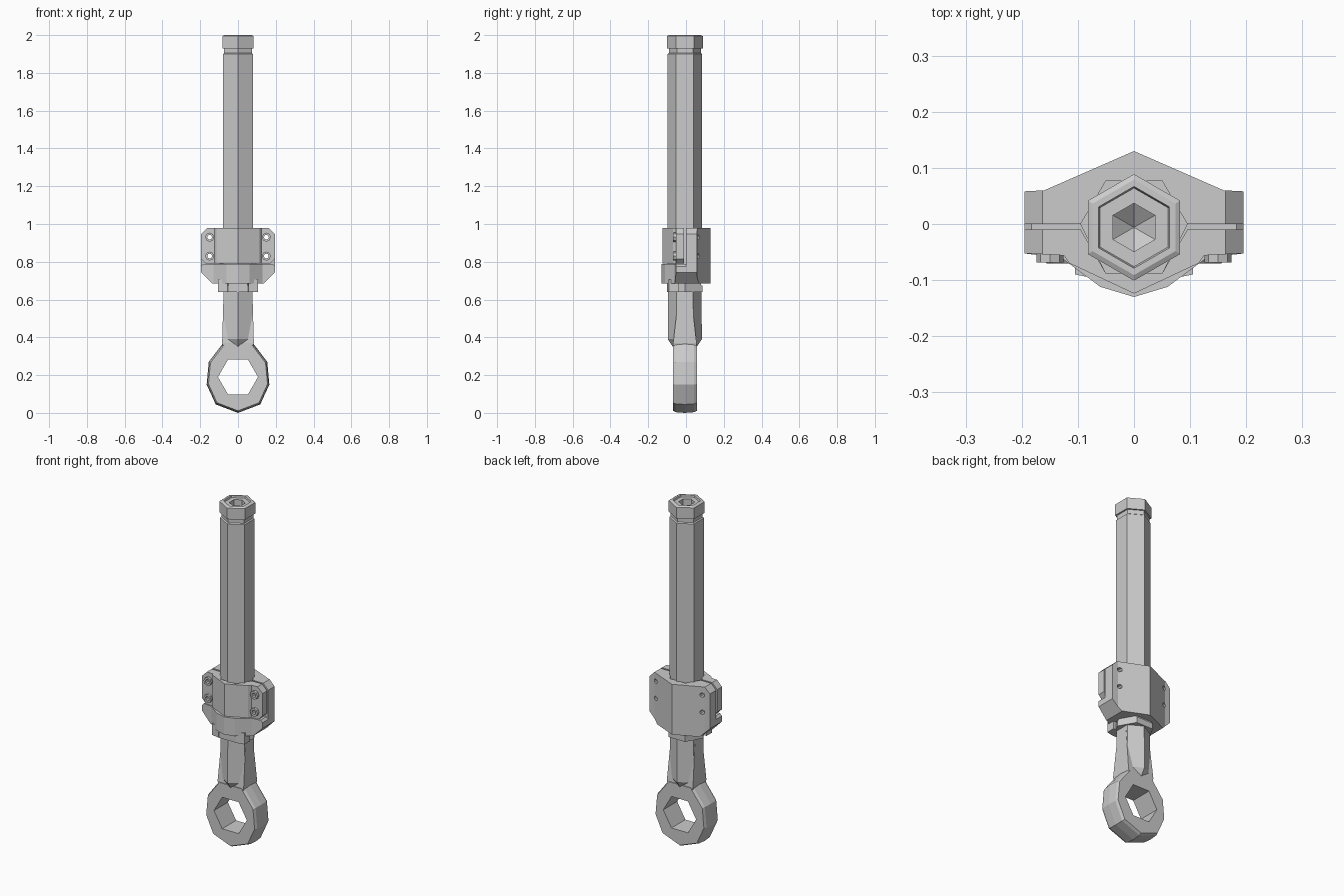
import bpy, bmesh
from math import cos, sin, pi

cube = bpy.data.objects.get("Cube")
if cube:
    bpy.data.objects.remove(cube, do_unlink=True)

steel = bpy.data.materials.new("grey_steel")
steel.use_nodes = True
GREY = (0.6, 0.6, 0.6, 1)
steel.diffuse_color = GREY
steel.node_tree.nodes["Principled BSDF"].inputs["Base Color"].default_value = GREY

MID = -0.006  # depth of the rod axis


def loft(name, rings):
    """Skin a list of equal point loops and cap both ends."""
    bm = bmesh.new()
    loops = [[bm.verts.new(p) for p in ring] for ring in rings]
    n = len(loops[0])
    for a, b in zip(loops, loops[1:]):
        for i in range(n):
            j = (i + 1) % n
            bm.faces.new((a[i], a[j], b[j], b[i]))
    bm.faces.new(loops[0])
    bm.faces.new(loops[-1])
    bmesh.ops.recalc_face_normals(bm, faces=bm.faces)
    mesh = bpy.data.meshes.new(name)
    bm.to_mesh(mesh)
    bm.free()
    mesh.materials.append(steel)
    obj = bpy.data.objects.new(name, mesh)
    bpy.context.collection.objects.link(obj)
    return obj


def polygon(radius, z, sides=6, turn=pi / 2):
    angles = [turn + 2 * pi * i / sides for i in range(sides)]
    return [(radius * cos(a), MID + radius * sin(a), z) for a in angles]


def lathe(name, steps, sides=6, turn=pi / 2):
    return loft(name, [polygon(r, z, sides, turn) for z, r in steps])


def upright(name, outline, z0, z1):
    return loft(name, [[(x, y, z) for x, y in outline] for z in (z0, z1)])


def crosswise(name, outline, y0, y1):
    return loft(name, [[(x, y, z) for x, z in outline] for y in (y0, y1)])


def disc(x, z, radius, sides):
    return [(x + radius * cos(2 * pi * i / sides), z + radius * sin(2 * pi * i / sides))
            for i in range(sides)]


def mirrored(half):
    """Complete an outline whose half runs along +x, leaving axis points single."""
    return half + [(-x, v) for x, v in reversed(half) if x > 0]


def carve(obj, cutters, operation="DIFFERENCE"):
    """Apply boolean cutters, then discard them."""
    for cutter in cutters:
        mod = obj.modifiers.new("cut", "BOOLEAN")
        mod.operation, mod.object, mod.solver = operation, cutter, "EXACT"
    graph = bpy.context.evaluated_depsgraph_get()
    mesh = bpy.data.meshes.new_from_object(obj.evaluated_get(graph))
    obj.modifiers.clear()
    obj.data = mesh
    for cutter in cutters:
        bpy.data.objects.remove(cutter, do_unlink=True)


# Hexagonal rod with a neck groove and a drilled socket in its top
lathe("rod", [(0.7, 0.092), (1.9, 0.092), (1.905, 0.085), (1.93, 0.085),
              (1.93, 0.095), (1.995, 0.095), (2, 0.085), (2, 0.073),
              (1.99, 0.07), (1.99, 0.043), (1.9, 0.043), (1.87, 0.001)])

# Clamp halves, cut to chamfered corners
BOLTS = [(x, z) for x in (-0.15, 0.15) for z in (0.83, 0.93)]


def bolt_holes():
    return [crosswise("hole_cutter", disc(x, z, 0.013, 8), -0.3, 0.3) for x, z in BOLTS]


def clamp(name, outline, z0, z1, low, high):
    obj = upright(name, mirrored(outline), z0, z1)
    side = 0.195
    trim = mirrored([(side - low, z0), (side, z0 + low), (side, z1 - high), (side - high, z1)])
    carve(obj, [crosswise("corner_trim", trim, -0.3, 0.3)], "INTERSECT")
    return obj


back = clamp("clamp_back",
             [(0.05, 0.077), (0.095, 0), (0.2, 0), (0.2, 0.058), (0.16, 0.06), (0, 0.13)],
             0.685, 0.978, 0.058, 0.032)
front = clamp("clamp_front",
              [(0.05, -0.088), (0.095, -0.01), (0.2, -0.01), (0.2, -0.052),
               (0.125, -0.056), (0.115, -0.07), (0, -0.124)],
              0.79, 0.978, 0.025, 0.032)
clamp("clamp_lower_lip",
      [(0.05, -0.088), (0.095, 0), (0.2, 0), (0.2, -0.052),
       (0.13, -0.06), (0.06, -0.112), (0, -0.13)],
      0.685, 0.788, 0.058, 0.012)
for half in (back, front):
    carve(half, bolt_holes())

# Hollow bolt heads on the clamp front
for x, z in BOLTS:
    head = crosswise("bolt_head", disc(x, z, 0.024, 8), -0.069, -0.048)
    carve(head, [crosswise("bore_cutter", disc(x, z, 0.013, 8), -0.3, 0.3)])

# Lock nut with two tabs in front
lathe("lock_nut", [(0.64, 0.107), (0.675, 0.107)], turn=0)
lathe("lock_nut_core", [(0.67, 0.1), (0.72, 0.1)], turn=0)
for s in (-1, 1):
    upright("nut_tab", [(s * 0.055, -0.1), (s * 0.105, -0.09),
                        (s * 0.105, -0.04), (s * 0.055, -0.04)], 0.64, 0.705)

# Shank tapering into the eye
lathe("shank", [(0.65, 0.088), (0.39, 0.09), (0.345, 0.06)])


def block(w, d, z):
    return [(-w, MID - d, z), (w, MID - d, z), (w, MID + d, z), (-w, MID + d, z)]


loft("shank_neck", [block(0.076, 0.03, 0.65), block(0.084, 0.062, 0.37), block(0.076, 0.062, 0.33)])

# Eye ring with a crowned rim and a six-sided opening
CENTRE = 0.19
rim = mirrored([(0, 0), (0.118, 0.045), (0.166, 0.15), (0.155, 0.27), (0.075, 0.375)])


def rim_at(y, scale):
    return [(x * scale, y, CENTRE + (z - CENTRE) * scale) for x, z in rim]


eye = loft("eye_ring", [rim_at(-0.07, 0.94), rim_at(-0.055, 0.98), rim_at(MID, 1),
                        rim_at(0.043, 0.98), rim_at(0.058, 0.94)])
carve(eye, [crosswise("eye_cutter", disc(0, CENTRE, 0.106, 6), -0.3, 0.3)])
